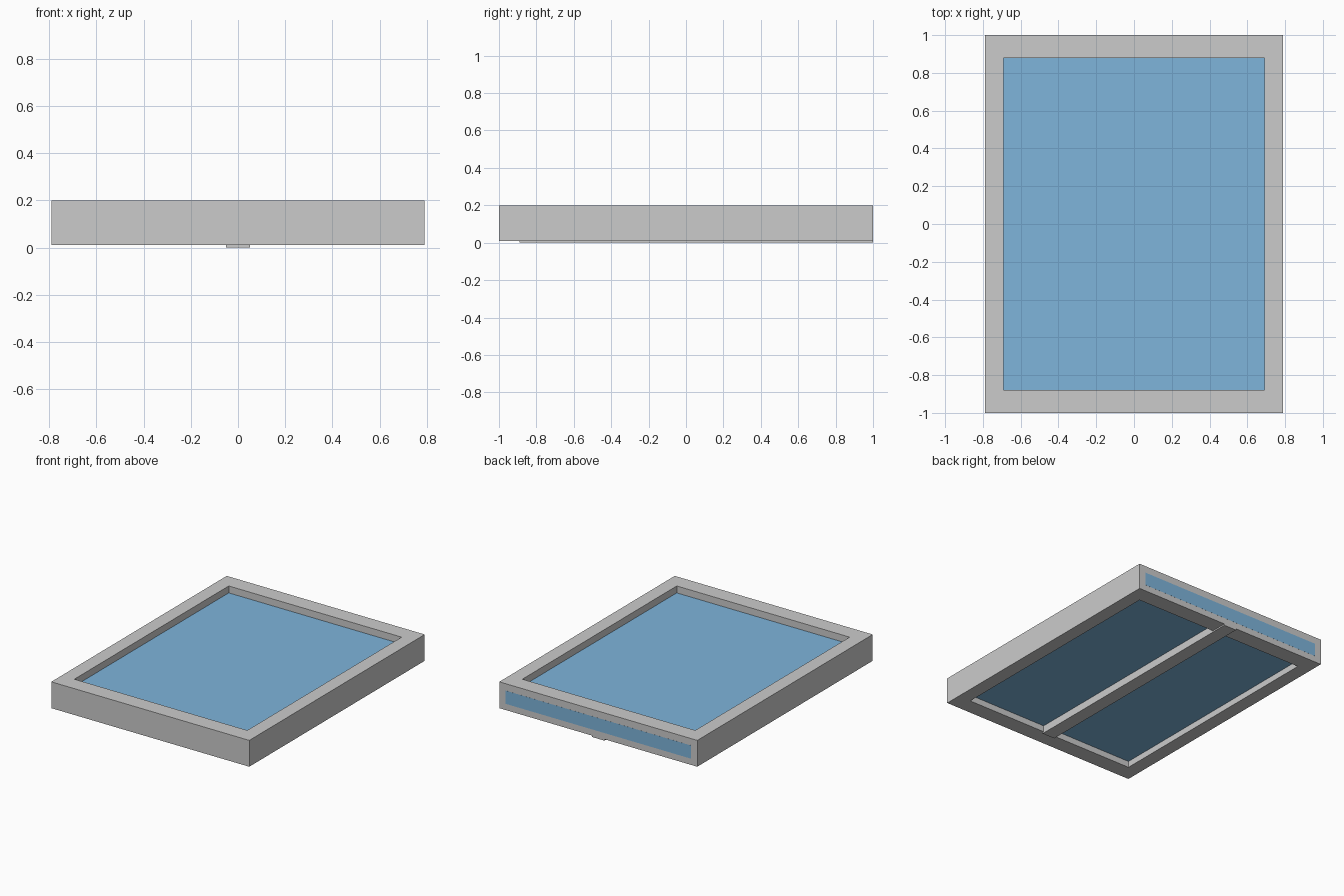
import bpy
import bmesh

if "Cube" in bpy.data.objects:
    bpy.data.objects.remove(bpy.data.objects["Cube"])


def finish(name, bm, material=None):
    bmesh.ops.recalc_face_normals(bm, faces=bm.faces)
    mesh = bpy.data.meshes.new(name)
    bm.to_mesh(mesh)
    bm.free()
    if material:
        mesh.materials.append(material)
    obj = bpy.data.objects.new(name, mesh)
    bpy.context.collection.objects.link(obj)
    return obj


def box(name, x, y, z, material=None):
    """Box spanning the (min, max) pairs x, y and z."""
    bm = bmesh.new()
    bmesh.ops.create_cube(bm, size=1)
    for v in bm.verts:
        for axis, (lo, hi) in enumerate((x, y, z)):
            v.co[axis] = hi if v.co[axis] > 0 else lo
    return finish(name, bm, material)


def ring(name, outer, inner, z):
    """Rectangular ring with mitred corners."""
    bm = bmesh.new()
    signs = [(-1, -1), (1, -1), (1, 1), (-1, 1)]
    sections = []
    for sx, sy in signs:
        profile = [(outer, z[0]), (outer, z[1]), (inner, z[1]), (inner, z[0])]
        sections.append([bm.verts.new((sx * hx, sy * hy, h))
                         for (hx, hy), h in profile])
    for i in range(4):
        a, b = sections[i], sections[(i + 1) % 4]
        for j in range(4):
            k = (j + 1) % 4
            bm.faces.new((a[j], b[j], b[k], a[k]))
    return finish(name, bm)


glass = bpy.data.materials.new("blue_glass")
glass.diffuse_color = (0.21, 0.46, 0.71, 1)
glass.use_nodes = True
glass.node_tree.nodes["Principled BSDF"].inputs["Base Color"].default_value = glass.diffuse_color

# Outer window frame
ring("window_frame", (0.79, 1.0), (0.69, 0.88), (0.01, 0.2))

# Glass pane, its end showing at the back face of the frame
box("glass_pane", (-0.74, 0.74), (-0.89, 1.0005), (0.055, 0.15), glass)

# Central bar under the glass
box("centre_bar", (-0.05, 0.05), (-0.89, 1.0), (0.0, 0.145))
